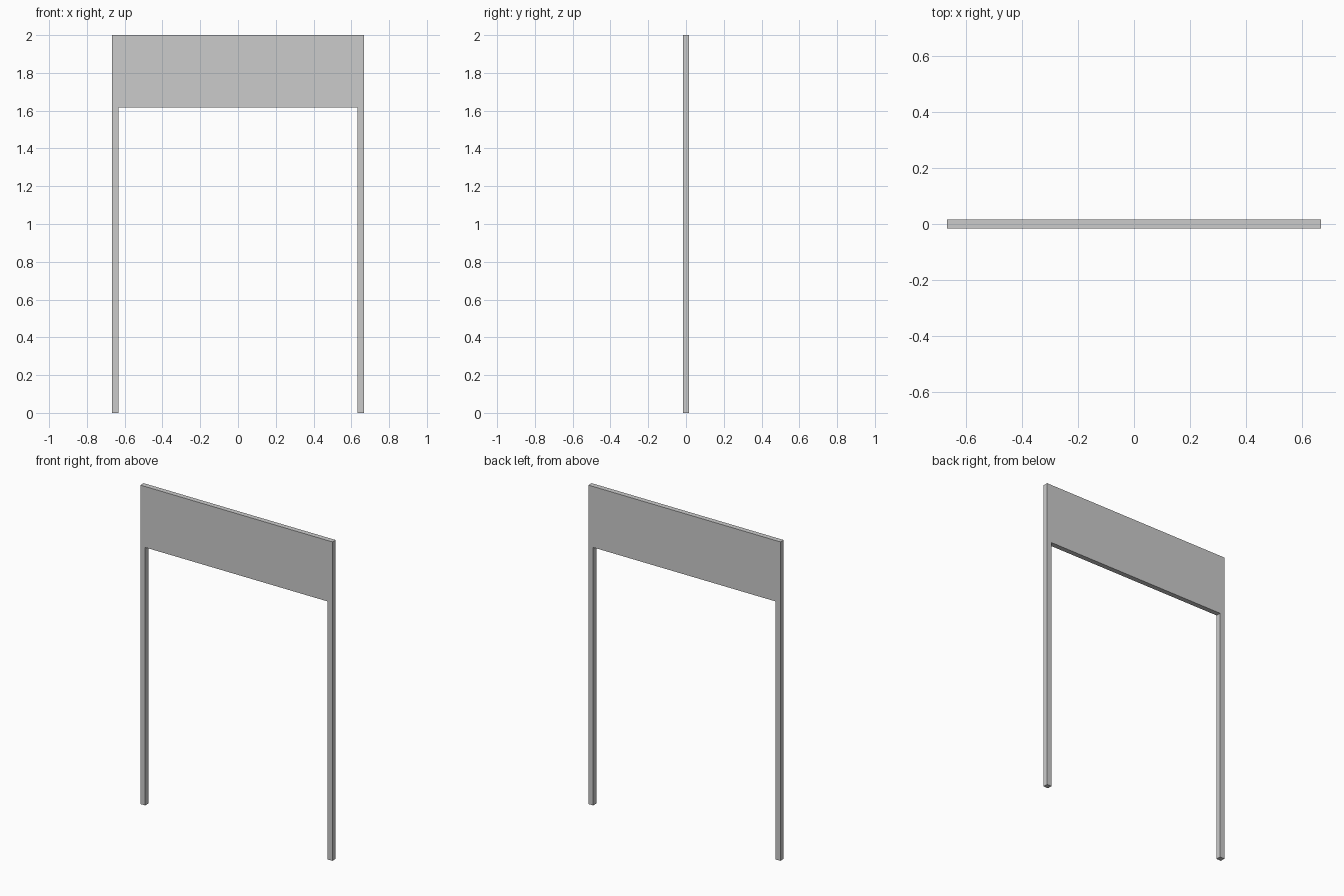
import bpy, bmesh

if "Cube" in bpy.data.objects:
    bpy.data.objects.remove(bpy.data.objects["Cube"])

HALF_W = 0.666      # half of the overall width
POST = 0.033        # post width
DEPTH = 0.032       # thickness front to back
TOP, PANEL_Z = 2.0, 1.618

# Frame outline: two square posts joined by a flush deep header panel
inner = HALF_W - POST
right = [(inner, PANEL_Z), (inner, 0), (HALF_W, 0), (HALF_W, TOP)]
outline = right + [(-x, z) for x, z in reversed(right)]

# Extrude the outline from front to back
bm = bmesh.new()
face = bm.faces.new([bm.verts.new((x, -DEPTH / 2, z)) for x, z in outline])
extruded = bmesh.ops.extrude_face_region(bm, geom=[face], use_keep_orig=True)
verts = [g for g in extruded["geom"] if isinstance(g, bmesh.types.BMVert)]
bmesh.ops.translate(bm, verts=verts, vec=(0, DEPTH, 0))
bmesh.ops.recalc_face_normals(bm, faces=bm.faces[:])

mesh = bpy.data.meshes.new("header_frame")
bm.to_mesh(mesh)
bm.free()
frame = bpy.data.objects.new("header_frame", mesh)
bpy.context.collection.objects.link(frame)
